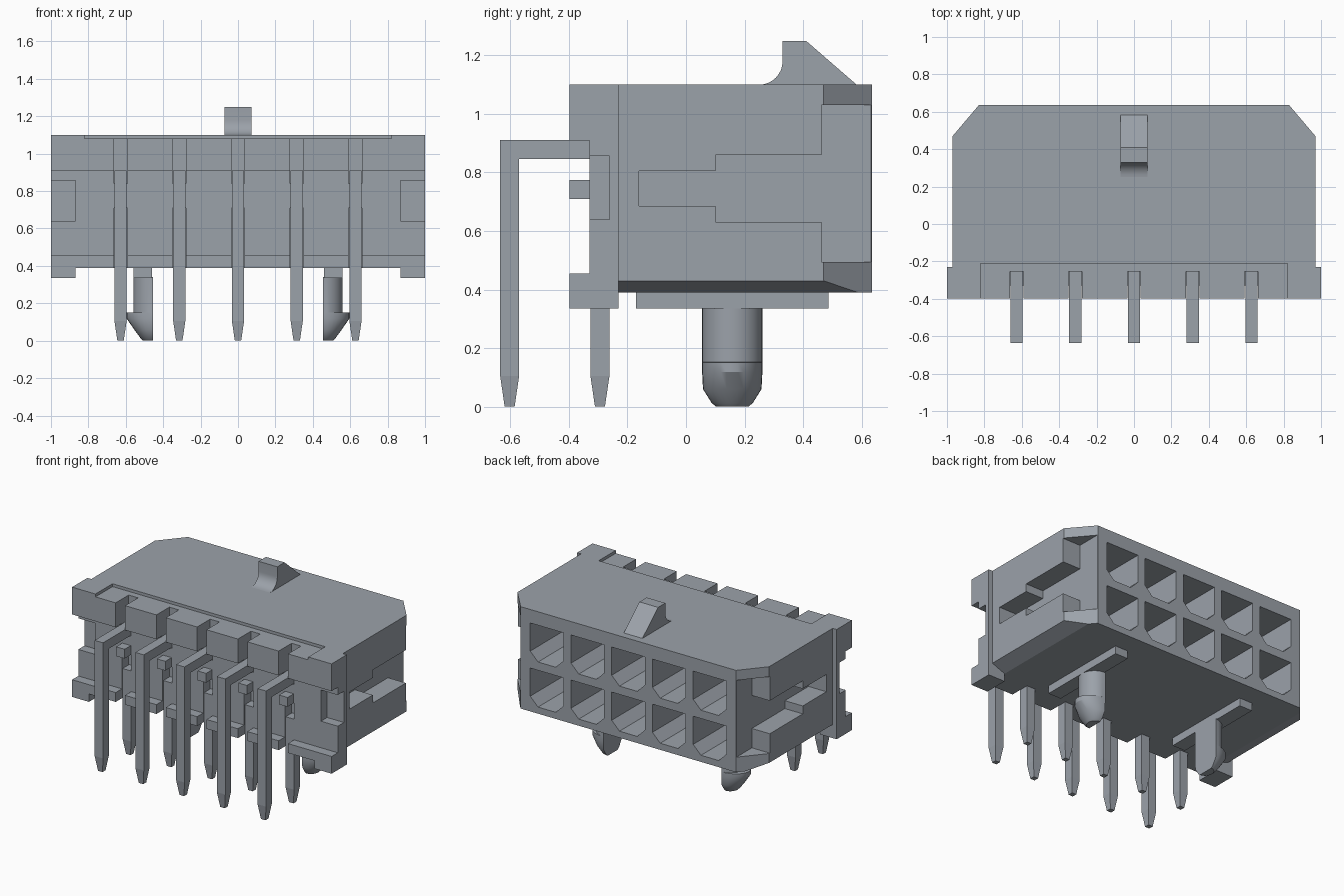
import bpy, bmesh, math

if "Cube" in bpy.data.objects:
    bpy.data.objects.remove(bpy.data.objects["Cube"], do_unlink=True)

COLOUR = (0.33, 0.36, 0.40, 1.0)
grey = bpy.data.materials.new("blue_grey_plastic")
grey.use_nodes = True
grey.diffuse_color = COLOUR
grey.node_tree.nodes["Principled BSDF"].inputs["Base Color"].default_value = COLOUR

PITCH = 0.314
COLUMNS = [i * PITCH for i in range(-2, 3)]
ROWS = (0.878, 0.564)
PIN = 0.0325          # half width of a pin


def loft(bm, rings):
    """Skin a list of equal-length rings and cap both ends."""
    loops = [[bm.verts.new(p) for p in ring] for ring in rings]
    n = len(loops[0])
    for a, b in zip(loops, loops[1:]):
        for i in range(n):
            j = (i + 1) % n
            bm.faces.new((a[i], a[j], b[j], b[i]))
    bm.faces.new(loops[0])
    bm.faces.new(loops[-1])


def prism(axis, pts, lo, hi):
    """Rings of a 2D outline extruded along an axis."""
    def put(p, h):
        u, v = p
        return {"x": (h, u, v), "y": (u, h, v), "z": (u, v, h)}[axis]
    return [[put(p, h) for p in pts] for h in (lo, hi)]


def box(x0, x1, y0, y1, z0, z1):
    return prism("z", [(x0, y0), (x1, y0), (x1, y1), (x0, y1)], z0, z1)


def make(name, solids, smooth=False):
    bm = bmesh.new()
    for rings in solids:
        loft(bm, rings)
    bmesh.ops.recalc_face_normals(bm, faces=bm.faces)
    mesh = bpy.data.meshes.new(name)
    bm.to_mesh(mesh)
    bm.free()
    mesh.materials.append(grey)
    if smooth:
        mesh.shade_smooth()
        mesh.set_sharp_from_angle(angle=math.radians(30))
    obj = bpy.data.objects.new(name, mesh)
    bpy.context.collection.objects.link(obj)
    return obj


def cut(obj, solids):
    """Subtract solids from an object and bake the result."""
    cutter = make("cutter", solids)
    cutter.hide_render = True
    mod = obj.modifiers.new("cut", "BOOLEAN")
    mod.operation, mod.solver, mod.object = "DIFFERENCE", "EXACT", cutter
    graph = bpy.context.evaluated_depsgraph_get()
    mesh = bpy.data.meshes.new_from_object(obj.evaluated_get(graph))
    obj.modifiers.clear()
    obj.data = mesh
    bpy.data.objects.remove(cutter, do_unlink=True)


def mirrored(pts, s):
    return [(s * u, v) for u, v in pts]


# Housing: plan outline with chamfered back corners
housing = make("housing", [prism("z", [
    (-0.97, -0.23), (0.97, -0.23), (0.97, 0.47), (0.83, 0.635),
    (-0.83, 0.635), (-0.97, 0.47)], 0.39, 1.10)])

# Shallow step along the front of the top face
step = [box(-0.82, 0.82, -0.5, -0.21, 1.08, 1.2)]
cut(housing, step)

# Sockets in the back, chamfered at their lower corners
h, c = 0.128, 0.06
sockets = []
for x in COLUMNS:
    for z in ROWS:
        sockets.append(prism("y", [
            (x - h, z + h), (x + h, z + h), (x + h, z - h + c), (x + h - c, z - h),
            (x - h + c, z - h), (x - h, z - h + c)], -0.12, 0.8))
cut(housing, sockets)

# Stepped keyways in the sides and sloped lower edges
keyway = [(-0.16, 0.685), (0.10, 0.685), (0.10, 0.63), (0.463, 0.63), (0.463, 0.495),
          (0.8, 0.495), (0.8, 1.03), (0.463, 1.03), (0.463, 0.86), (0.10, 0.86),
          (0.10, 0.805), (-0.16, 0.805)]
sides = []
for s in (1, -1):
    sides.append(prism("x", keyway, s * 0.832, s * 1.2))
    sides.append(prism("y", mirrored([(0.87, 0.39), (0.87, 0.3), (1.1, 0.3),
                                      (1.1, 0.482), (0.97, 0.43)], s), -0.3, 0.8))
cut(housing, sides)

# Front block: C-shaped section with slots for the pins
front_block = make("front_block", [prism("x", [
    (-0.23, 1.10), (-0.398, 1.10), (-0.398, 0.91), (-0.33, 0.91),
    (-0.33, 0.455), (-0.398, 0.455), (-0.398, 0.39), (-0.23, 0.39)], -1, 1)])
cut(front_block, step)
slots = []
for x in COLUMNS:
    slots.append(box(x - 0.036, x + 0.036, -0.5, -0.255, 0.84, 1.2))
    slots.append(box(x - 0.036, x + 0.036, -0.5, -0.255, 0.3, 0.71))
for s in (1, -1):
    slots.append(box(s * 0.87, s * 1.1, -0.5, -0.262, 0.64, 0.857))
cut(front_block, slots)

# Small nubs above the lower pin slots
make("slot_nubs", [box(x - PIN, x + PIN, -0.398, -0.33, 0.71, 0.775) for x in COLUMNS])

# Latch ramp on the top, with a concave front
arc = [(0.25 + 0.08 * math.sin(a), 1.18 - 0.08 * math.cos(a))
       for a in (i * math.pi / 16 for i in range(9))]
make("latch_ramp", [prism("x", arc + [(0.33, 1.25), (0.41, 1.25), (0.583, 1.10)],
                          -0.072, 0.072)], smooth=True)

for s, side in ((1, "left"), (-1, "right")):
    # Corner foot and bottom rib
    make(side + "_foot", [box(s * 0.87, s * 1.0, -0.398, -0.23, 0.335, 0.39)])
    make(side + "_rib", [box(s * 0.46, s * 0.56, -0.17, 0.487, 0.335, 0.392)])

    # Half-round barbed peg: (height, reach outward, half width)
    sections = [(0.34, 0.105, 0.103), (0.152, 0.105, 0.103), (0.15, 0.14, 0.103),
                (0.118, 0.14, 0.103), (0.06, 0.10, 0.10), (0.012, 0.065, 0.07),
                (0.0, 0.052, 0.055)]
    rings = []
    for z, rx, ry in sections:
        angles = [-math.pi / 2 + i * math.pi / 16 for i in range(17)]
        rings.append([(s * (0.455 + rx * math.cos(a)), 0.158 + ry * math.sin(a), z)
                      for a in angles])
    make(side + "_peg", [rings], smooth=True)


def pin_solids(x, y, z):
    """Bent square pin: tapered leg, then a run back into the housing."""
    def ring(r, height):
        return [(x + a * r, y + b * r, height) for a, b in ((-1, -1), (1, -1), (1, 1), (-1, 1))]
    leg = [ring(0.017, 0.0), ring(PIN, 0.105), ring(PIN, z + PIN)]
    run = box(x - PIN, x + PIN, y + PIN, 0.2, z - PIN, z + PIN)
    return [leg, run]


# Two rows of pins
for i, x in enumerate(COLUMNS, 1):
    make("outer_pin_%d" % i, pin_solids(x, -0.6025, ROWS[0]))
    make("inner_pin_%d" % i, pin_solids(x, -0.294, ROWS[1]))
